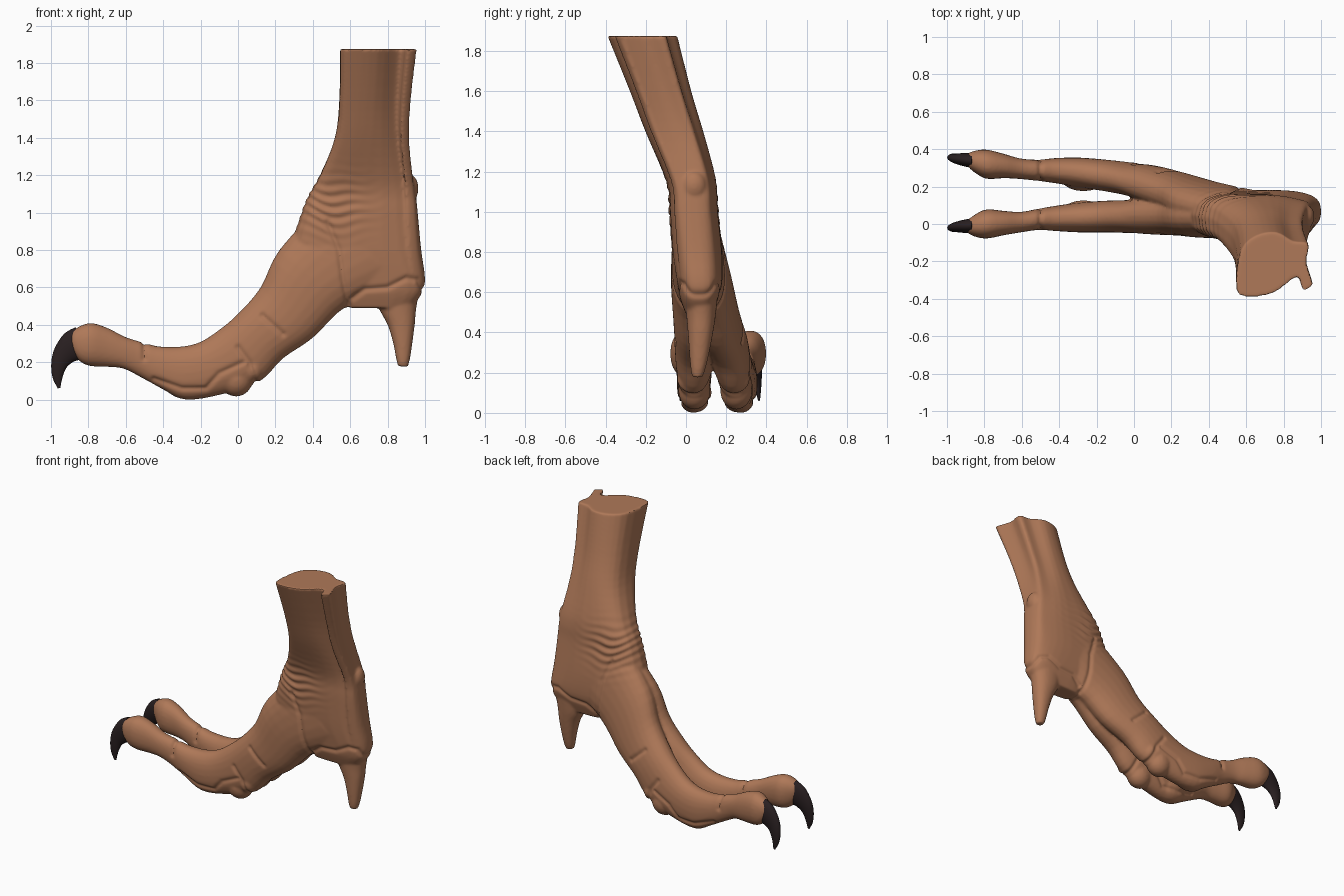
import bpy, bmesh, math
from mathutils import Vector, Matrix

if "Cube" in bpy.data.objects:
    bpy.data.objects.remove(bpy.data.objects["Cube"])


def material(name, rgb):
    m = bpy.data.materials.new(name)
    m.diffuse_color = (*rgb, 1)
    m.use_nodes = True
    m.node_tree.nodes["Principled BSDF"].inputs["Base Color"].default_value = m.diffuse_color
    return m


skin = material("brown skin", (0.43, 0.19, 0.098))
horn = material("dark claw", (0.022, 0.014, 0.015))


def spline(rows, n, closed=False):
    """Catmull-Rom interpolation of equal-length tuples."""
    k, out = len(rows), []
    at = (lambda i: rows[i % k]) if closed else (lambda i: rows[max(0, min(k - 1, i))])
    for i in range(k if closed else k - 1):
        for s in range(n):
            t = s / n
            out.append(tuple(
                b + .5 * t * (c - a + t * (2 * a - 5 * b + 4 * c - d + t * (3 * (b - c) + d - a)))
                for a, b, c, d in zip(at(i - 1), at(i), at(i + 1), at(i + 2))))
    return out if closed else out + [rows[-1]]


def loft(bm, rings):
    """Skin a list of point rings into a closed tube."""
    vs = [[bm.verts.new(p) for p in r] for r in rings]
    n, faces = len(vs[0]), []
    for a, b in zip(vs, vs[1:]):
        for i in range(n):
            j = (i + 1) % n
            faces.append(bm.faces.new((a[i], a[j], b[j], b[i])))
    faces += [bm.faces.new(vs[0][::-1]), bm.faces.new(vs[-1])]
    bmesh.ops.recalc_face_normals(bm, faces=faces)


def power(v, e):
    return math.copysign(abs(v) ** e, v)


def limb(bm, stations, steps=4, sides=24, e=0.9):
    """Stations: upper edge x,z; lower edge x,z; centre y; half width y."""
    rings = []
    for ax, az, bx, bz, y, w in spline(stations, steps):
        ring = []
        for i in range(sides):
            a = math.tau * i / sides
            c, s = power(math.cos(a), e), power(math.sin(a), e)
            ring.append(((ax + bx) / 2 + c * (ax - bx) / 2, y + s * w,
                         (az + bz) / 2 + c * (az - bz) / 2))
        rings.append(ring)
    loft(bm, rings)


def ball(bm, c, r):
    bmesh.ops.create_uvsphere(bm, u_segments=20, v_segments=12, radius=1,
                              matrix=Matrix.Translation(c) @ Matrix.Diagonal((*r, 1)))


bm = bmesh.new()

# Shank and heel: horizontal slices, tendon outline fading into a rounded box
outline = spline([(.02, .1), (.2, 0), (.5, .06), (.75, .28), (.83, .27), (.88, .1), (1, .18),
                  (.97, .32), (.92, .55), (.95, .82), (.75, .86), (.54, 1), (.27, .95), (.07, .7)],
                 3, True)
slices = [  # z, x min, x max, y min, y max, tendon amount
    (1.875, .54, .955, -.39, -.045, 1), (1.6, .535, .925, -.28, .025, .9),
    (1.4, .51, .92, -.205, .085, .7), (1.2, .43, .945, -.12, .14, .4),
    (1.1, .375, .96, -.09, .155, .25), (1.0, .335, .97, -.085, .16, .2),
    (.8, .29, .985, -.07, .18, .1), (.65, .42, 1.0, -.045, .18, 0),
    (.57, .5, .985, -.03, .16, 0), (.49, .56, .92, .0, .13, 0)]
rings = []
for z, x0, x1, y0, y1, b in spline(slices, 4):
    ring = []
    for u, v in outline:
        a = math.atan2(v - .5, u - .5)
        su, sv = .5 + .5 * power(math.cos(a), .62), .5 + .5 * power(math.sin(a), .7)
        ring.append((x0 + (x1 - x0) * (su + (u - su) * b),
                     y0 + (y1 - y0) * (sv + (v - sv) * b), z))
    rings.append(ring)
loft(bm, rings)
ball(bm, (.925, .04, 1.13), (.04, .06, .07))

# Two toes running out of the ankle, sharing one side profile
profile = [(.45, 1.05, .85, .62), (.22, .8, .58, .5), (.12, .6, .4, .33), (0, .46, .24, .22),
           (-.1, .375, .12, .1), (-.2, .31, -.08, .03), (-.3, .285, -.28, 0),
           (-.42, .285, -.41, .06), (-.5, .305, -.52, .12), (-.6, .335, -.61, .165),
           (-.7, .385, -.69, .175), (-.79, .41, -.79, .18), (-.87, .38, -.845, .205),
           (-.9, .34, -.88, .25)]
width = [.11, .115, .108, .102, .09, .085, .08, .068, .057, .055, .065, .078, .055, .03]
near_y = [.04, .04, .045, .045, .04, .04, .035, .03, .025, .01, .005, 0, -.01, -.015]
far_y = [.06, .11, .16, .205, .235, .258, .275, .285, .287, .295, .31, .32, .335, .345]
for ys, py in ((near_y, .042), (far_y, .25)):
    limb(bm, [(*p, y, w) for p, y, w in zip(profile, ys, width)])
    # Sole pads
    ball(bm, (-.27, py + .005, .1), (.13, .08, .098))
    ball(bm, (-.01, py, .11), (.09, .08, .093))
    ball(bm, (.08, py - .01, .165), (.065, .08, .078))

# Rear spur
limb(bm, [(.72, .66, .985, .66, .075, .09), (.75, .5, .955, .5, .075, .075),
          (.80, .4, .945, .4, .072, .063), (.83, .3, .932, .3, .066, .05),
          (.845, .22, .92, .22, .06, .037), (.855, .18, .908, .175, .056, .025)])

raw = bpy.data.meshes.new("foot")
bm.to_mesh(raw)
bm.free()
foot = bpy.data.objects.new("foot", raw)
bpy.context.collection.objects.link(foot)

# Fuse all parts into one skin
rm = foot.modifiers.new("fuse", "REMESH")
rm.mode, rm.voxel_size = "VOXEL", .009
sm = foot.modifiers.new("soften", "SMOOTH")
sm.factor, sm.iterations = .5, 6
dg = bpy.context.evaluated_depsgraph_get()
mesh = bpy.data.meshes.new_from_object(foot.evaluated_get(dg))
foot.modifiers.clear()
foot.data = mesh
mesh.materials.clear()
mesh.materials.append(skin)

# Skin folds: side-view crease lines plus wavy wrinkles over the ankle
creases = [[(.48, .95), (.54, .8), (.56, .65), (.59, .5)],
           [(.61, .54), (.68, .59), (.8, .6), (.9, .65), (.96, .64), (1.0, .57)],
           [(0, .28), (.06, .2), (.1, .08)],
           [(-.45, .11), (-.3, .06), (-.17, .06), (-.1, .14), (.03, .2)],
           [(.13, .45), (.24, .35)], [(-.5, .32), (-.5, .22)]]
segments = [(Vector(a), Vector(b)) for line in creases for a, b in zip(line, line[1:])]


def fold(x, z):
    p, d = Vector((x, z)), 1
    for a, b in segments:
        ab = b - a
        t = max(0, min(1, (p - a).dot(ab) / ab.length_squared))
        d = min(d, (p - a - ab * t).length)
    depth = -.01 * math.exp(-(d / .014) ** 2)
    m = math.exp(-((x - .5) / .15) ** 2 - ((z - 1.03) / .13) ** 2)
    bend = z - 1.2 * (x - .58) ** 2 + .012 * math.sin(23 * x + 9 * z)
    return depth + .006 * m * math.sin(bend * math.tau / .055)


normals = [v.normal.copy() for v in mesh.vertices]
for v, n in zip(mesh.vertices, normals):
    if v.co.z < 1.85:
        v.co += n * fold(v.co.x, v.co.z)


def shade(ob):
    bpy.ops.object.select_all(action="DESELECT")
    ob.select_set(True)
    bpy.context.view_layer.objects.active = ob
    bpy.ops.object.shade_smooth_by_angle(angle=math.radians(40))


shade(foot)

# Hooked claws
hook = [(-.868, .388, -.838, .215, 0, .041), (-.93, .352, -.875, .205, -.004, .036),
        (-.98, .275, -.91, .18, -.008, .028), (-.998, .2, -.93, .145, -.012, .022),
        (-.992, .12, -.942, .105, -.015, .014), (-.963, .06, -.95, .064, -.018, .005)]
for name, y, lean in (("near_claw", -.008, 1), ("far_claw", .338, -1.4)):
    bm = bmesh.new()
    limb(bm, [(*h[:4], y + h[4] * lean, h[5]) for h in hook], e=1)
    me = bpy.data.meshes.new(name)
    bm.to_mesh(me)
    bm.free()
    me.materials.append(horn)
    claw = bpy.data.objects.new(name, me)
    bpy.context.collection.objects.link(claw)
    shade(claw)
